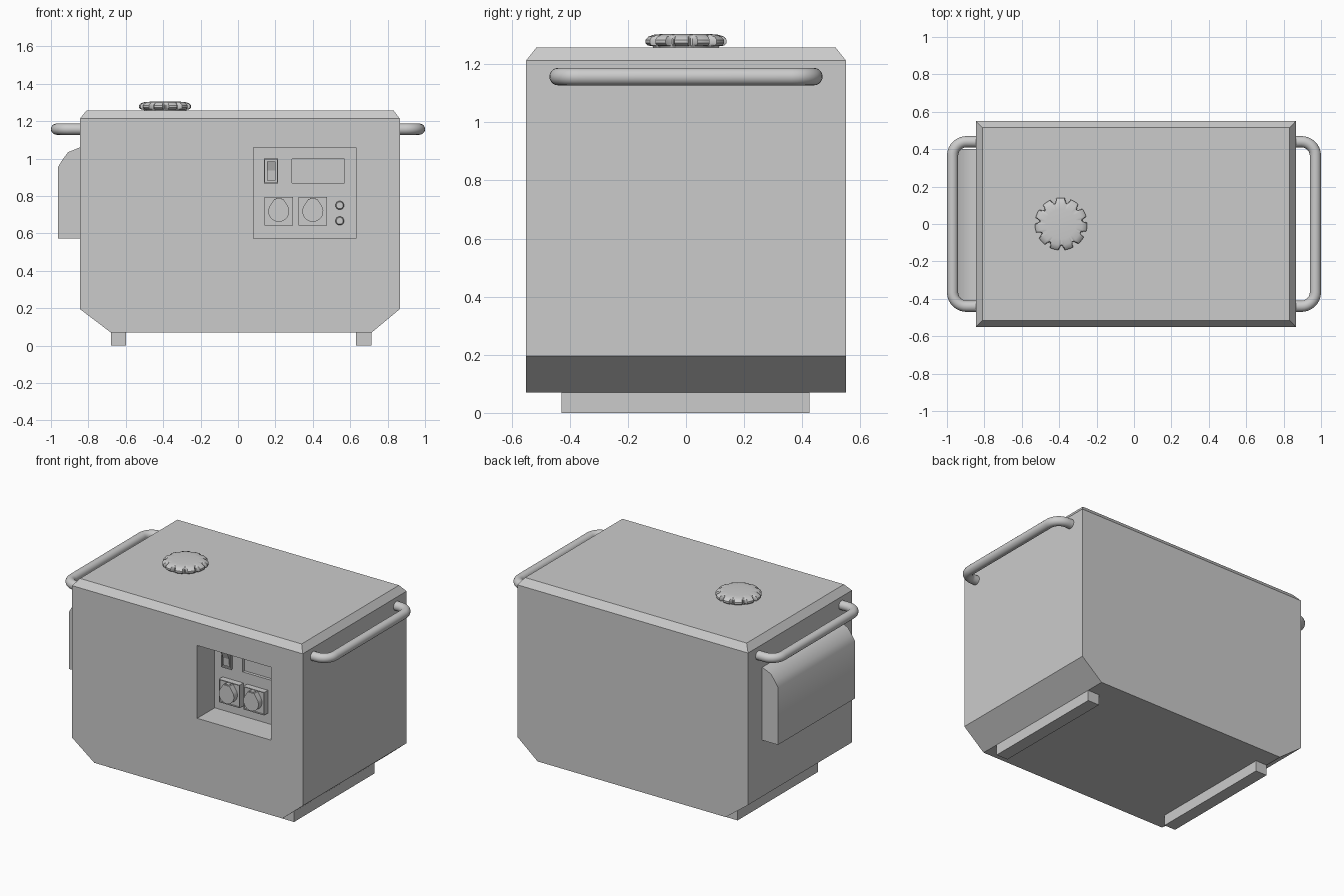
import bpy, bmesh, math
from mathutils import Vector

if "Cube" in bpy.data.objects:
    bpy.data.objects.remove(bpy.data.objects["Cube"])


def finish(bm, name, smooth=None):
    bmesh.ops.recalc_face_normals(bm, faces=bm.faces)
    me = bpy.data.meshes.new(name)
    bm.to_mesh(me)
    bm.free()
    ob = bpy.data.objects.new(name, me)
    bpy.context.collection.objects.link(ob)
    if smooth:
        bpy.ops.object.select_all(action='DESELECT')
        ob.select_set(True)
        bpy.context.view_layer.objects.active = ob
        bpy.ops.object.shade_smooth_by_angle(angle=math.radians(smooth))
    return ob


def loft(name, rings, smooth=None):
    """Skin a list of closed rings and cap both ends."""
    bm = bmesh.new()
    vs = [[bm.verts.new(p) for p in r] for r in rings]
    n = len(rings[0])
    for a, b in zip(vs, vs[1:]):
        for i in range(n):
            j = (i + 1) % n
            bm.faces.new((a[i], a[j], b[j], b[i]))
    bm.faces.new(vs[0])
    bm.faces.new(vs[-1])
    return finish(bm, name, smooth)


def prism(name, pts, y0, y1, smooth=None):
    """Extrude an x-z outline along y."""
    return loft(name, [[(x, y, z) for x, z in pts] for y in (y0, y1)], smooth)


def box(name, x0, x1, y0, y1, z0, z1):
    return prism(name, [(x0, z0), (x1, z0), (x1, z1), (x0, z1)], y0, y1)


def framed_box(name, x0, x1, y0, y1, z0, z1, rim, depth):
    """Box whose front face is sunk inside a narrow rim."""
    ob = box(name, x0, x1, y0, y1, z0, z1)
    bm = bmesh.new()
    bm.from_mesh(ob.data)
    front = min(bm.faces, key=lambda f: f.calc_center_median().y)
    bmesh.ops.inset_region(bm, faces=[front], thickness=rim)
    inner = bmesh.ops.extrude_discrete_faces(bm, faces=[front])['faces'][0]
    for v in inner.verts:
        v.co.y += depth
    bm.to_mesh(ob.data)
    bm.free()
    return ob


def rect(x0, x1, y, z):
    return [(x0, -y, z), (x1, -y, z), (x1, y, z), (x0, y, z)]


def carve(target, cutter):
    cutter.hide_render = True
    mod = target.modifiers.new("cut", 'BOOLEAN')
    mod.operation, mod.solver, mod.object = 'DIFFERENCE', 'EXACT', cutter
    bpy.context.view_layer.objects.active = target
    bpy.ops.object.modifier_apply(modifier=mod.name)
    bpy.data.objects.remove(cutter)


# Housing: chamfered bottom ends, bevelled lid edge, sunken control bay
body = loft("housing", [rect(-.68, .715, .55, .07), rect(-.845, .865, .55, .195),
                        rect(-.845, .865, .55, 1.213), rect(-.81, .832, .515, 1.257)])
PANEL = -.365
carve(body, box("bay_cutter", .083, .631, -.7, PANEL, .572, 1.06))
carve(body, box("screen_cutter", .29, .57, -.5, PANEL + .02, .868, .998))

# Feet rails
box("left_foot", -.68, -.598, -.428, .425, 0, .08)
box("right_foot", .631, .715, -.428, .425, 0, .08)

# Exhaust cover on the left end
prism("exhaust_cover", [(-.83, .572), (-.962, .572), (-.962, .955), (-.941, .99),
                        (-.908, 1.034), (-.845, 1.06), (-.83, 1.06)], -.415, .4, 45)


# Carry handles: round bar swept along a rounded U
def handle(name, side):
    R, r, X, Y = .075, .03, .97, .44
    path = [(.82, -Y)]
    for cy, a0 in ((-Y + R, -90), (Y - R, 0)):
        for k in range(9):
            a = math.radians(a0 + 90 * k / 8)
            path.append((X - R + R * math.cos(a), cy + R * math.sin(a)))
    path.append((.82, Y))
    P = [Vector((x * side, y, 1.157)) for x, y in path]
    rings = []
    for i, p in enumerate(P):
        t = (P[min(i + 1, len(P) - 1)] - P[max(i - 1, 0)]).normalized()
        if i in (1, 9, 10, 18):
            t = Vector((0, 1, 0)) if i in (9, 10) else Vector((side if i == 1 else -side, 0, 0))
        n = t.cross(Vector((0, 0, 1)))
        rings.append([p + r * (n * math.cos(b) + Vector((0, 0, math.sin(b))))
                      for b in (2 * math.pi * k / 20 for k in range(20))])
    loft(name, rings, 50)


handle("right_handle", 1)
handle("left_handle", -1)


# Fuel cap: domed disc with notched grip edge
def cap_ring(r, z, notch):
    pts = []
    for i in range(132):
        w = (i % 12) / 12
        d = notch * max(0, math.sin((w - .1) / .36 * math.pi)) ** .6 if .1 < w < .46 else 0
        a = 2 * math.pi * i / 132
        pts.append((-.39 + (r - d) * math.cos(a), (r - d) * math.sin(a), z))
    return pts


loft("fuel_cap", [cap_ring(.11, 1.25, 0), cap_ring(.115, 1.262, 0), cap_ring(.132, 1.264, .02),
                  cap_ring(.14, 1.272, .026), cap_ring(.14, 1.284, .026),
                  cap_ring(.13, 1.295, .018), cap_ring(.112, 1.301, 0),
                  cap_ring(.08, 1.304, 0)], 40)

# Rocker switch in a frame
framed_box("switch_frame", .14, .214, PANEL - .015, PANEL + .01, .866, 1.0, .008, .012)
rocker = [(.155, -.022), (.2, -.022)]
loft("switch_rocker", [[(.155, PANEL + .005, z), (.2, PANEL + .005, z),
                        (.2, PANEL - d, z), (.155, PANEL - d, z)]
                       for z, d in ((.882, .012), (.935, .016), (.984, .035))])

# Power outlets: framed square, rounded flap with narrowed hinge end
for k, cx in enumerate((.218, .4)):
    cz = .718
    framed_box(f"outlet_{k + 1}", cx - .077, cx + .077, PANEL - .04, PANEL + .01,
               cz - .077, cz + .077, .007, .008)
    flap = [(cx + .056 * math.sin(a), cz - .056 * math.cos(a))
            for a in (math.radians(-125 + 250 * i / 24) for i in range(25))]
    flap += [(cx + .024, cz + .066), (cx - .024, cz + .066)]
    prism(f"outlet_flap_{k + 1}", flap, PANEL - .07, PANEL - .02, 30)
    box(f"flap_hinge_{k + 1}", cx - .014, cx + .014, PANEL - .062, PANEL - .02,
        cz + .058, cz + .07)

# Round breaker buttons
for k, z in enumerate((.75, .667)):
    ring = [(math.cos(2 * math.pi * i / 24), math.sin(2 * math.pi * i / 24)) for i in range(24)]
    loft(f"breaker_button_{k + 1}",
         [[(.544 + r * c, y, z + r * s) for c, s in ring]
          for r, y in ((.023, PANEL + .01), (.023, PANEL - .018), (.018, PANEL - .025))], 30)
